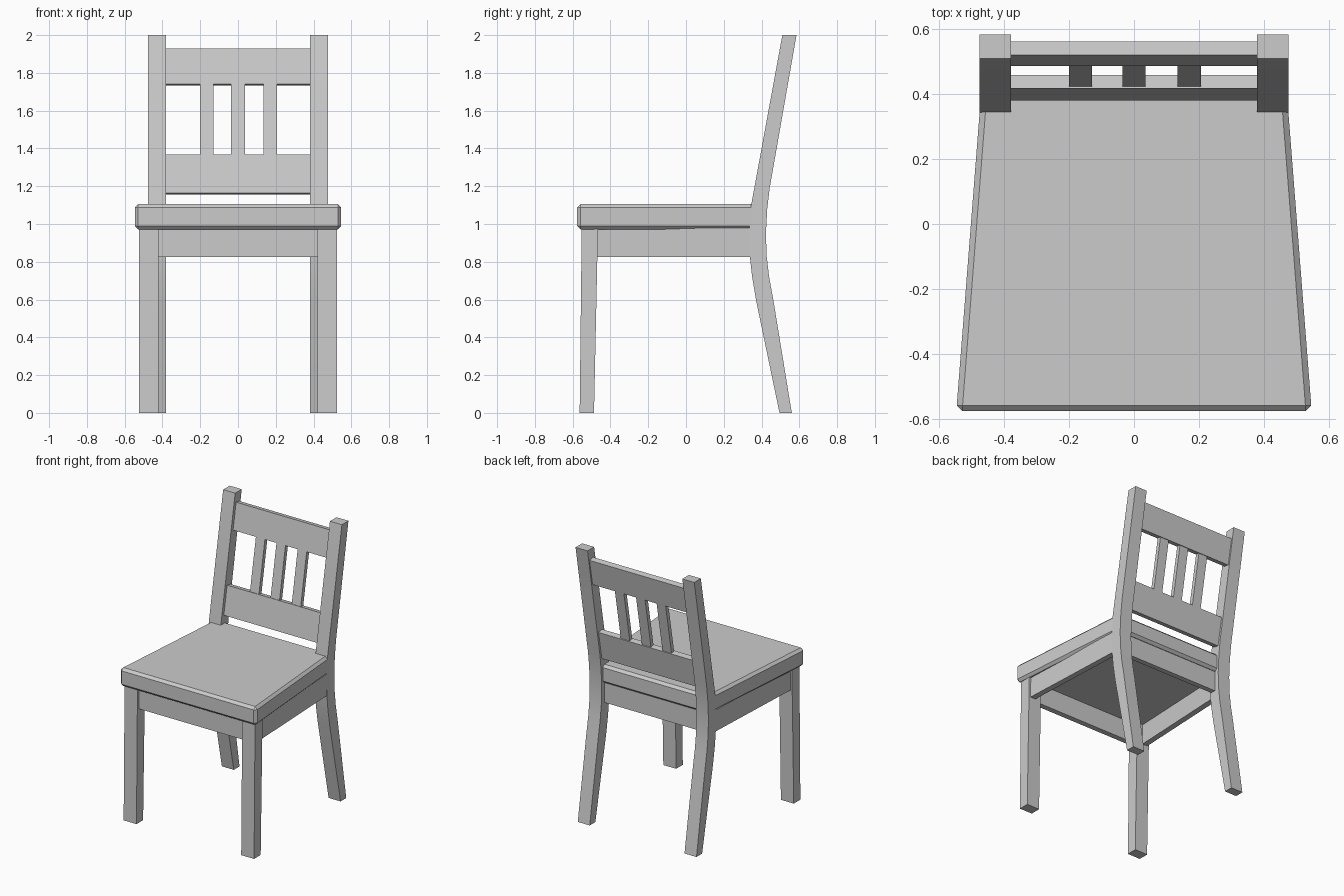
import bpy, bmesh, math

cube = bpy.data.objects.get("Cube")
if cube:
    bpy.data.objects.remove(cube, do_unlink=True)

grey = bpy.data.materials.new("plain grey")
grey.use_nodes = True
GREY = (0.6, 0.6, 0.6, 1)
grey.diffuse_color = GREY
grey.node_tree.nodes["Principled BSDF"].inputs["Base Color"].default_value = GREY


def loft(name, start, end, mirror=False):
    """Solid between two matching outlines of 3D points."""
    bm = bmesh.new()
    a = [bm.verts.new(p) for p in start]
    b = [bm.verts.new(p) for p in end]
    bm.faces.new(a)
    bm.faces.new(b)
    for i in range(len(a)):
        j = (i + 1) % len(a)
        bm.faces.new((a[i], a[j], b[j], b[i]))
    bmesh.ops.recalc_face_normals(bm, faces=bm.faces)
    mesh = bpy.data.meshes.new(name)
    bm.to_mesh(mesh)
    bm.free()
    mesh.materials.append(grey)
    obj = bpy.data.objects.new(name, mesh)
    bpy.context.collection.objects.link(obj)
    if mirror:
        obj.modifiers.new("Mirror", "MIRROR")
    return obj


def rect(x0, x1, y0, y1, z):
    return [(x0, y0, z), (x1, y0, z), (x1, y1, z), (x0, y1, z)]


def box(name, x0, x1, y0, y1, z0, z1, mirror=False):
    return loft(name, rect(x0, x1, y0, y1, z0), rect(x0, x1, y0, y1, z1), mirror)


# Seat: trapezoid slab with chamfered edges
def seat_outline(z):
    return [(-0.548, -0.577, z), (0.548, -0.577, z), (0.471, 0.41, z), (-0.471, 0.41, z)]


seat = loft("seat", seat_outline(0.972), seat_outline(1.105))
chamfer = seat.modifiers.new("Chamfer", "BEVEL")
chamfer.width = 0.018
chamfer.segments = 1

# Back legs: curved side profile running up into the back posts
front_edge = [(0.495, 0), (0.37, 0.6), (0.35, 0.72), (0.338, 0.83), (0.334, 0.95), (0.345, 1.1), (0.51, 2)]
back_edge = [(0.585, 2), (0.443, 1.19), (0.43, 1.08), (0.423, 0.95), (0.427, 0.83), (0.44, 0.72), (0.462, 0.6), (0.56, 0)]
profile = front_edge + back_edge
back_legs = loft("back_legs", [(0.38, y, z) for y, z in profile],
                 [(0.476, y, z) for y, z in profile], mirror=True)
bpy.context.view_layer.objects.active = back_legs
back_legs.select_set(True)
bpy.ops.object.shade_smooth_by_angle(angle=math.radians(30))
back_legs.select_set(False)

# Front legs: slightly tapered toward the floor
loft("front_legs", rect(0.42, 0.523, -0.563, -0.487, 0),
     rect(0.42, 0.523, -0.552, -0.466, 0.98), mirror=True)

# Aprons under the seat
A0, A1 = 0.825, 0.98
box("front_apron", -0.43, 0.43, -0.535, -0.495, A0, A1)
box("back_apron", -0.39, 0.39, 0.35, 0.388, A0, A1)


def side_outline(z):
    return [(0.468, -0.48, z), (0.51, -0.48, z), (0.473, 0.36, z), (0.431, 0.36, z)]


loft("side_aprons", side_outline(A0), side_outline(A1), mirror=True)

# Backrest boards lean with the posts
LEAN = (0.51 - 0.345) / 0.9


def leaning_board(name, x0, x1, z0, z1, inset, depth):
    def outline(z):
        y = 0.345 + (z - 1.1) * LEAN + inset
        back_z = z - depth * LEAN
        return [(x0, y, z), (x1, y, z), (x1, y + depth, back_z), (x0, y + depth, back_z)]
    return loft(name, outline(z0), outline(z1))


leaning_board("lower_rail", -0.385, 0.385, 1.164, 1.368, 0.024, 0.041)
leaning_board("upper_rail", -0.385, 0.385, 1.741, 1.93, 0.024, 0.041)
for label, x in (("right", -0.165), ("middle", 0), ("left", 0.17)):
    leaning_board(label + "_slat", x - 0.036, x + 0.036, 1.35, 1.75, 0.03, 0.029)
